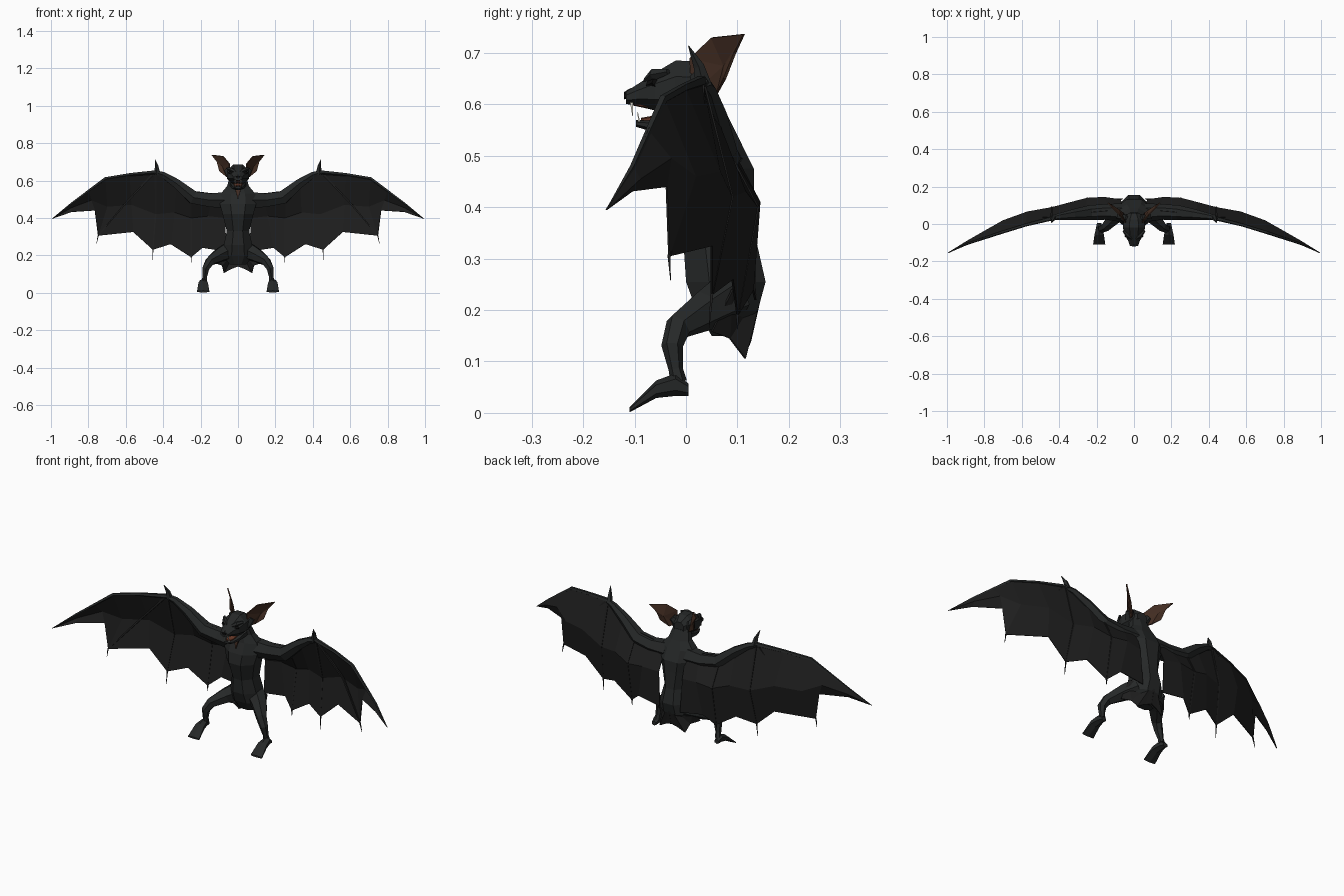
import bpy, bmesh, math
from mathutils import Vector


def material(name, rgb):
    m = bpy.data.materials.new(name)
    m.diffuse_color = (*rgb, 1)
    return m


FUR = material("charcoal fur", (0.019, 0.021, 0.021))
SKIN = material("black membrane", (0.013, 0.013, 0.013))
BROWN = material("ear brown", (0.055, 0.026, 0.016))
MOUTH = material("mouth red brown", (0.12, 0.035, 0.018))
DARK = material("eye black", (0.004, 0.004, 0.004))
IVORY = material("tooth ivory", (0.75, 0.72, 0.62))


def make(name, verts, faces, mat, mirror=False, thick=0):
    bm = bmesh.new()
    vs = [bm.verts.new(v) for v in verts]
    for f in faces:
        bm.faces.new([vs[i] for i in f])
    bmesh.ops.recalc_face_normals(bm, faces=bm.faces)
    me = bpy.data.meshes.new(name)
    bm.to_mesh(me)
    bm.free()
    me.materials.append(mat)
    ob = bpy.data.objects.new(name, me)
    bpy.context.collection.objects.link(ob)
    if thick:
        so = ob.modifiers.new("thickness", 'SOLIDIFY')
        so.thickness, so.offset = thick, 0
    if mirror:
        mi = ob.modifiers.new("mirror", 'MIRROR')
        mi.use_mirror_merge = False
    return ob


def loft(name, rings, mat, mirror=False):
    n = len(rings[0])
    verts = [p for r in rings for p in r]
    faces = [(k * n + i, k * n + (i + 1) % n, (k + 1) * n + (i + 1) % n, (k + 1) * n + i)
             for k in range(len(rings) - 1) for i in range(n)]
    faces += [tuple(range(n)), tuple(range(len(verts) - n, len(verts)))]
    return make(name, verts, faces, mat, mirror)


def oval(c, u, v, n):
    c, u, v = Vector(c), Vector(u), Vector(v)
    return [c + u * math.cos(2 * math.pi * (i + .5) / n) + v * math.sin(2 * math.pi * (i + .5) / n)
            for i in range(n)]


def tube(name, path, mat, mirror=True, n=6):
    """Path of (x, y, z, radius)."""
    pts = [Vector(p[:3]) for p in path]
    rings = []
    for i, p in enumerate(pts):
        d = (pts[min(i + 1, len(pts) - 1)] - pts[max(i - 1, 0)]).normalized()
        ref = Vector((0, 1, 0)) if abs(d.y) < .85 else Vector((1, 0, 0))
        u = d.cross(ref).normalized()
        rings.append(oval(p, u * path[i][3], d.cross(u) * path[i][3], n))
    return loft(name, rings, mat, mirror)


def muzzle(name, rows, mat, n=8, x=0, mirror=False):
    """Rows of (y, z centre, half width, half height), lofted along y."""
    return loft(name, [oval((x, y, z), (w, 0, 0), (0, 0, h), n) for y, z, w, h in rows], mat, mirror)


# torso: z, half width, front y, back y
torso = [(.15, .045, .05, .10), (.20, .085, .02, .14), (.255, .078, 0, .155), (.33, .062, -.005, .138),
         (.42, .085, -.03, .133), (.475, .10, -.022, .132), (.53, .095, 0, .105), (.57, .06, .008, .085),
         (.62, .045, 0, .062)]
loft("torso", [oval((0, (f + b) / 2, z), (w * 1.05, 0, 0), (0, (b - f) / 2 * 1.08, 0), 8)
               for z, w, f, b in torso], FUR)

# head, jaw and mouth
muzzle("head", [(.06, .63, .03, .03), (.025, .632, .058, .056), (-.02, .632, .064, .058), (-.06, .625, .052, .04),
                (-.09, .62, .034, .024), (-.117, .613, .024, .013)], FUR)
muzzle("jaw", [(.02, .58, .045, .03), (-.04, .566, .038, .018), (-.075, .56, .026, .011),
               (-.097, .563, .016, .007)], FUR)
muzzle("tongue", [(-.03, .583, .028, .012), (-.065, .572, .022, .006), (-.088, .571, .012, .003)], MOUTH, 6)
muzzle("palate", [(-.04, .592, .03, .008), (-.08, .598, .022, .005), (-.108, .602, .014, .003)], MOUTH, 6)
muzzle("nose", [(-.108, .622, .016, .010), (-.121, .617, .011, .007)], DARK, 6)
make("throat_patch", [(-.014, -.012, .55), (.014, -.012, .55), (0, -.018, .50)], [(0, 1, 2)], BROWN, thick=.008)
tube("brow", [(.012, -.078, .645, .007), (.035, -.062, .658, .012), (.056, -.035, .664, .006)], FUR, n=5)
tube("eye", [(.030, -.072, .638, .008), (.046, -.06, .643, .008)], DARK, n=5)
tube("upper_fang", [(.016, -.106, .604, .004), (.016, -.104, .578, .0006)], IVORY, n=4)
tube("lower_fang", [(.012, -.091, .565, .003), (.012, -.094, .585, .0006)], IVORY, n=4)

# ears: cupped leaf with a raised back ridge
ear = [(.042, .012, .62), (.046, .008, .69), (.08, .05, .73), (.14, .113, .737), (.112, .095, .70),
       (.10, .075, .65), (.06, .06, .62), (.082, .075, .675)]
make("ear", ear, [(i, (i + 1) % 7, 7) for i in range(7)], BROWN, True, .006)
tube("ear_root", [(.035, .02, .63, .03), (.058, .035, .66, .018)], FUR)

# wing membrane: columns from shoulder to tip, each top, middle, bottom
top = [(.06, .08, .53), (.13, .07, .53), (.25, .06, .545), (.33, .045, .61), (.44, .03, .65), (.58, -.005, .637),
       (.71, -.045, .615), (.80, -.075, .55), (.89, -.105, .48)]
mid = [(.07, .13, .40), (.16, .143, .41), (.25, .138, .40), (.34, .115, .43), (.44, .088, .42), (.57, .065, .47),
       (.70, .018, .46), (.785, -.03, .495), (.89, -.09, .455)]
low = [(.06, .135, .22), (.19, .13, .24), (.25, .10, .19), (.36, .09, .26), (.455, .05, .23), (.56, .05, .325),
       (.748, -.033, .305), (.765, -.038, .44), (.89, -.105, .432)]
TIP = (.995, -.155, .395)
k = len(top)
quads = [(r * k + i, r * k + i + 1, (r + 1) * k + i + 1, (r + 1) * k + i) for r in range(2) for i in range(k - 1)]
quads += [(k - 1, 2 * k - 1, 3 * k), (2 * k - 1, 3 * k - 1, 3 * k)]
make("wing_membrane", top + mid + low + [TIP], quads, SKIN, True, .004)

# arm, leading finger and thumb claw
tube("arm", [(.06, .06, .495, .05), (.15, .065, .495, .042), (.24, .06, .51, .04), (.33, .05, .585, .028),
             (.40, .04, .63, .018), (.445, .03, .645, .012)], FUR)
tube("leading_finger", [(.44, .03, .645, .012), (.58, -.005, .632, .009), (.71, -.045, .61, .009),
                        (.89, -.105, .477, .006), (*TIP, .001)], FUR, n=5)
tube("thumb_claw", [(.43, .035, .635, .017), (.434, .025, .675, .011), (.444, .005, .714, .001)], FUR, n=5)

# finger bones ending in needle tips along the trailing edge
for c, start, end in ((2, 2, (.25, .10, .162)), (4, 4, (.457, .045, .165)), (6, 4, (.757, -.03, .258))):
    m = Vector(mid[c]) if c != 6 else Vector((.60, .035, .48))
    tube("finger_bone", [(*top[start], .008), (*m, .006), (*low[c], .004), (*end, .0008)], SKIN, n=4)

# tail membrane between the legs
make("tail_membrane", [(0, .15, .25), (0, .125, .14), (.035, .12, .128), (.075, .115, .106), (.085, .085, .145),
                       (.12, .05, .158), (.11, .09, .24)],
     [(0, 1, 2), (0, 2, 3), (0, 3, 4), (0, 4, 6), (4, 5, 6)], SKIN, True, .004)

# legs and feet
tube("leg", [(.05, .085, .225, .05), (.10, .04, .20, .04), (.15, -.015, .168, .027), (.172, -.027, .13, .021),
             (.178, -.02, .085, .014), (.18, -.014, .06, .016)], FUR)
muzzle("foot", [(.005, .045, .014, .012), (-.02, .055, .02, .022), (-.058, .046, .029, .017),
                (-.11, .006, .038, .005)], FUR, 6, x=.186, mirror=True)
